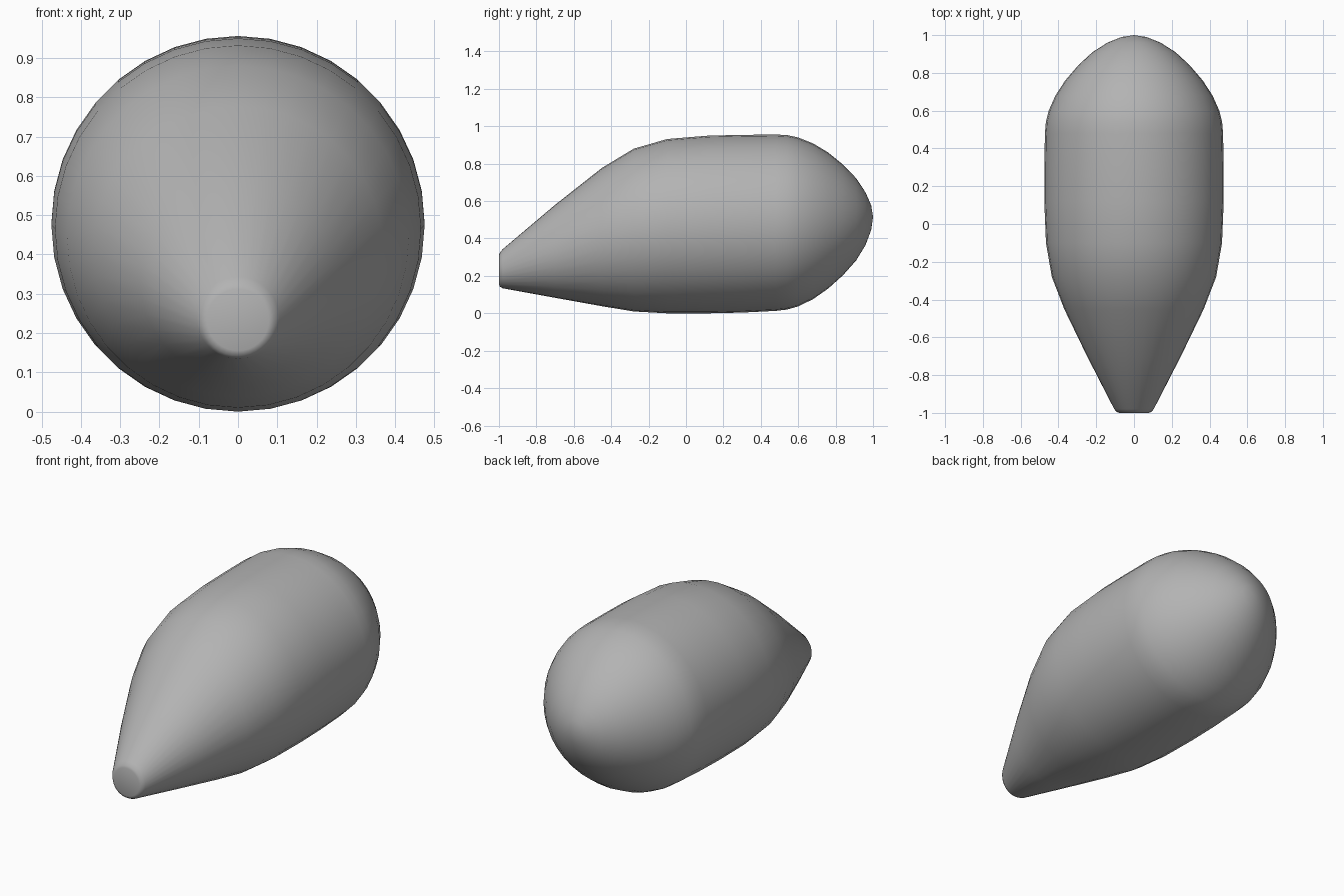
import bpy, bmesh
from math import sin, cos, tau

if "Cube" in bpy.data.objects:
    bpy.data.objects.remove(bpy.data.objects["Cube"])

SIDES = 36
# Rings along the body: y, bottom z, top z
rings = [
    (-1.0, 0.155, 0.312), (-0.995, 0.142, 0.325), (-0.98, 0.134, 0.343),
    (-0.70, 0.083, 0.580), (-0.45, 0.038, 0.777), (-0.28, 0.010, 0.880),
    (-0.10, 0.000, 0.932), (0.12, 0.000, 0.950), (0.30, 0.004, 0.954),
    (0.48, 0.013, 0.956), (0.54, 0.020, 0.953), (0.60, 0.037, 0.940),
    (0.68, 0.076, 0.908), (0.76, 0.132, 0.860), (0.84, 0.204, 0.795),
    (0.91, 0.283, 0.722), (0.96, 0.365, 0.646), (0.99, 0.445, 0.578),
]

bm = bmesh.new()


def ring(y, bottom, top):
    cz, r = (bottom + top) / 2, (top - bottom) / 2
    return [bm.verts.new((r * cos(tau * i / SIDES), y, cz + r * sin(tau * i / SIDES)))
            for i in range(SIDES)]


# Teardrop shell
loops = [ring(*r) for r in rings]
for a, b in zip(loops, loops[1:]):
    for i in range(SIDES):
        j = (i + 1) % SIDES
        bm.faces.new((a[i], a[j], b[j], b[i]))

# Flat front cap and rounded rear pole
bm.faces.new(loops[0])
pole = bm.verts.new((0, 1.0, 0.515))
for i in range(SIDES):
    bm.faces.new((loops[-1][i], loops[-1][(i + 1) % SIDES], pole))
bmesh.ops.recalc_face_normals(bm, faces=bm.faces)

mesh = bpy.data.meshes.new("body")
bm.to_mesh(mesh)
bm.free()
mesh.shade_smooth()
body = bpy.data.objects.new("body", mesh)
bpy.context.collection.objects.link(body)

# Dark grey finish
grey = bpy.data.materials.new("dark_grey")
grey.diffuse_color = (0.45, 0.45, 0.45, 1)
grey.use_nodes = True
grey.node_tree.nodes["Principled BSDF"].inputs["Base Color"].default_value = grey.diffuse_color
mesh.materials.append(grey)
